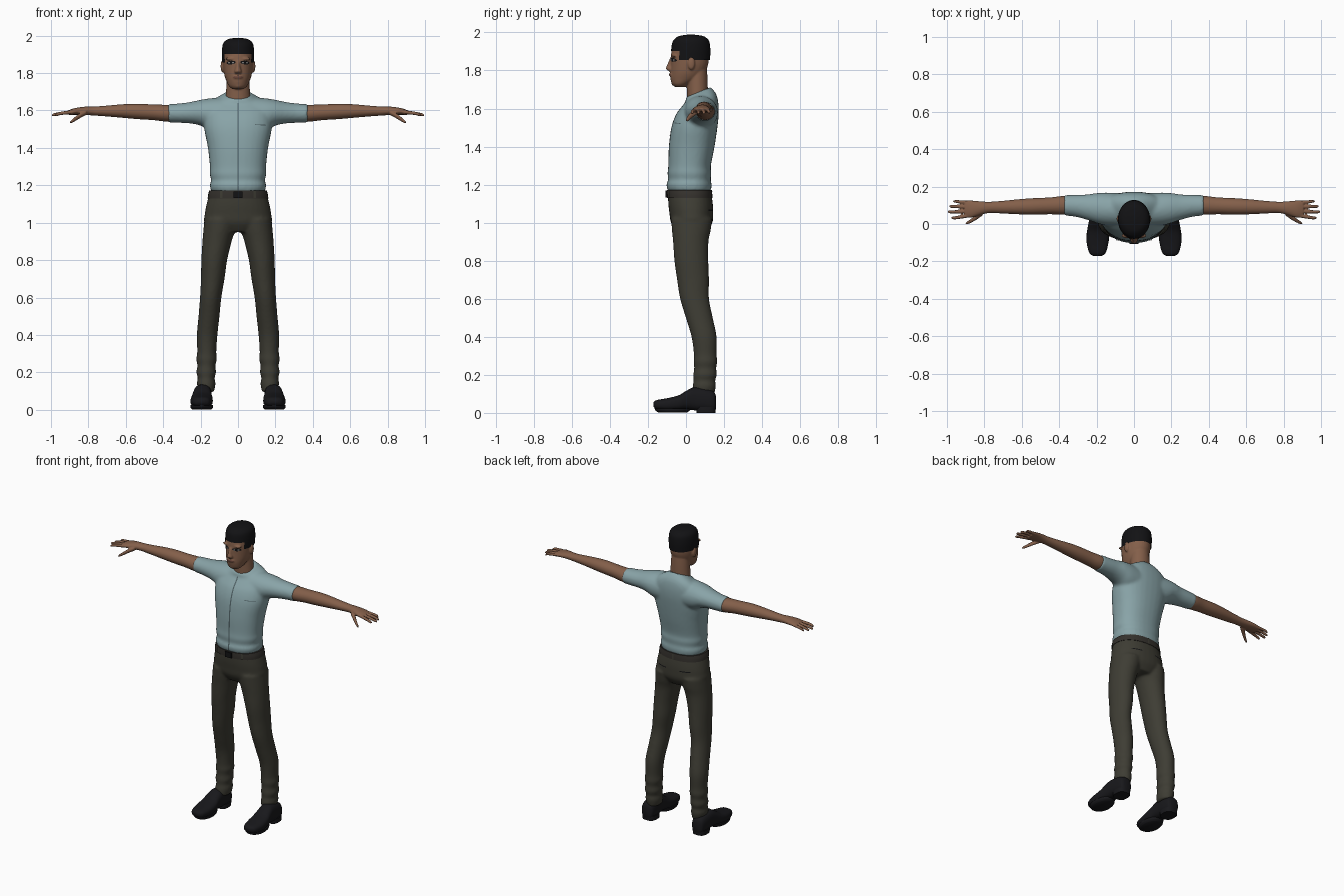
import bpy, bmesh, math
from mathutils import Vector
from mathutils.bvhtree import BVHTree


def material(name, r, g, b):
    m = bpy.data.materials.new(name)
    m.diffuse_color = (r, g, b, 1)
    return m


SKIN = material("skin", 0.23, 0.115, 0.068)
LIPS = material("lips", 0.15, 0.065, 0.045)
SHIRT = material("shirt blue", 0.25, 0.37, 0.39)
SEAM = material("seam", 0.08, 0.12, 0.13)
CLOTH = material("trouser olive", 0.048, 0.046, 0.034)
BELT = material("belt brown", 0.035, 0.031, 0.026)
BLACK = material("black", 0.006, 0.006, 0.007)
SHOE = material("shoe black", 0.009, 0.009, 0.011)
WHITE = material("eye white", 0.45, 0.43, 0.4)


def smooth_rows(rows, sub=5):
    """Catmull-Rom interpolation between cross-section rows."""
    out = []
    for i in range(len(rows) - 1):
        a, b, c, d = (rows[max(i - 1, 0)], rows[i], rows[i + 1], rows[min(i + 2, len(rows) - 1)])
        for k in range(sub):
            t = k / sub
            out.append([0.5 * (2 * q + (r - p) * t + (2 * p - 5 * q + 4 * r - s) * t * t
                               + (3 * q - p - 3 * r + s) * t ** 3) for p, q, r, s in zip(a, b, c, d)])
    return out + [list(rows[-1])]


def loft(bm, axis, rows, side=1, power=2.0, seg=32, caps=True):
    """Rows are (position on axis, centre u, centre v, radius u, radius v, tilt)."""
    rings = []
    for row in smooth_rows([tuple(r) + (0,) * (6 - len(r)) for r in rows]):
        t, cu, cv, ru, rv, tilt = row
        ring = []
        for k in range(seg):
            a = 2 * math.pi * k / seg
            c, s = math.cos(a), math.sin(a)
            u = cu + ru * math.copysign(abs(c) ** (2 / power), c)
            v = cv + rv * math.copysign(abs(s) ** (2 / power), s)
            w = t + tilt * (v - cv)
            p = {"x": (w, u, v), "y": (u, w, v), "z": (u, v, w)}[axis]
            ring.append(bm.verts.new((p[0] * side, p[1], p[2])))
        rings.append(ring)
    for r0, r1 in zip(rings, rings[1:]):
        for k in range(seg):
            bm.faces.new((r0[k], r0[(k + 1) % seg], r1[(k + 1) % seg], r1[k]))
    if caps:
        bm.faces.new(rings[0])
        bm.faces.new(rings[-1])


def finish(name, bm, mat, voxel=None, iterations=4, angle=50):
    bmesh.ops.recalc_face_normals(bm, faces=bm.faces)
    me = bpy.data.meshes.new(name)
    bm.to_mesh(me)
    bm.free()
    ob = bpy.data.objects.new(name, me)
    bpy.context.collection.objects.link(ob)
    me.materials.append(mat)
    bpy.ops.object.select_all(action='DESELECT')
    ob.select_set(True)
    bpy.context.view_layer.objects.active = ob
    if voxel:
        rm = ob.modifiers.new("blend", 'REMESH')
        rm.mode, rm.voxel_size = 'VOXEL', voxel
        sm = ob.modifiers.new("soften", 'SMOOTH')
        sm.factor, sm.iterations = 0.5, iterations
        bpy.ops.object.convert(target='MESH')
    bpy.ops.object.shade_smooth_by_angle(angle=math.radians(angle))
    return ob


def ellipsoid(bm, loc, radii):
    new = bmesh.ops.create_uvsphere(bm, u_segments=20, v_segments=12, radius=1)["verts"]
    for v in new:
        v.co = Vector((v.co[i] * radii[i] + loc[i] for i in range(3)))


def box(bm, loc, size):
    for v in bmesh.ops.create_cube(bm, size=1)["verts"]:
        v.co = Vector((v.co[i] * size[i] + loc[i] for i in range(3)))


def decal(name, target, mat, spots, round_edge=False, front=True, lift=0.002, n=10):
    """Thin patch (x, z, half width, half height, slope) projected on a surface."""
    tree = BVHTree.FromPolygons([v.co for v in target.data.vertices],
                                [p.vertices[:] for p in target.data.polygons])
    d = 1 if front else -1
    bm = bmesh.new()
    for x, z, w, h, slope in spots:
        grid = []
        m = max(n, int(h / 0.008))
        for j in range(m + 1):
            v = -1 + 2 * j / m
            ww = w * math.sqrt(max(1 - v * v, 0.004)) if round_edge else w
            line = []
            for i in range(n + 1):
                u = (-1 + 2 * i / n) * ww
                hit = tree.ray_cast(Vector((x + u, -d, z + v * h + slope * u)), Vector((0, d, 0)))[0]
                line.append(bm.verts.new(hit - Vector((0, d * lift, 0))) if hit else None)
            grid.append(line)
        for r0, r1 in zip(grid, grid[1:]):
            for i in range(n):
                q = (r0[i], r0[i + 1], r1[i + 1], r1[i])
                if all(q):
                    bm.faces.new(q)
    return finish(name, bm, mat)


SIDES = (-1, 1)

# Shirt: torso and two short sleeves blended together
bm = bmesh.new()
loft(bm, "z", [(1.165, 0, .018, .143, .113), (1.2, 0, .016, .151, .119), (1.225, 0, .018, .144, .112),
               (1.26, 0, .018, .151, .115), (1.3, 0, .019, .15, .112), (1.4, 0, .03, .161, .12),
               (1.5, 0, .044, .18, .121), (1.57, 0, .06, .18, .112), (1.62, 0, .074, .17, .096, .1),
               (1.655, 0, .078, .13, .081, .25), (1.68, 0, .067, .08, .068, .4),
               (1.687, 0, .066, .071, .062, .4)], power=2.3)
for s in SIDES:
    loft(bm, "x", [(.08, .075, 1.575, .09, .095), (.15, .08, 1.58, .088, .085), (.2, .085, 1.588, .08, .069),
                   (.25, .09, 1.588, .068, .058), (.31, .097, 1.586, .059, .052),
                   (.375, .1, 1.585, .054, .049)], s)
shirt = finish("shirt", bm, SHIRT, 0.009, 5)
decal("front_zip", shirt, SEAM, [(0, 1.405, .004, .235, 0)], n=2)
decal("chest_pocket_trim", shirt, SEAM, [(.12, 1.523, .03, .002, -.05)], n=6)

# Trousers: pelvis and legs
bm = bmesh.new()
loft(bm, "z", [(.95, 0, .03, .1, .08), (1.0, 0, .03, .176, .109), (1.05, 0, .028, .177, .115),
               (1.1, 0, .024, .168, .117), (1.165, 0, .018, .15, .113)], power=2.2)
for s in SIDES:
    loft(bm, "z", [(.095, .168, .092, .04, .056), (.14, .17, .096, .05, .061), (.17, .17, .097, .045, .057),
                   (.2, .17, .1, .053, .062), (.235, .169, .101, .048, .058), (.27, .168, .102, .055, .062),
                   (.31, .167, .101, .051, .06), (.4, .165, .095, .055, .066), (.5, .155, .07, .056, .071),
                   (.6, .146, .045, .057, .076), (.7, .135, .037, .063, .084), (.8, .127, .028, .069, .089),
                   (.9, .112, .025, .078, .093), (.96, .1, .028, .085, .102), (1.02, .09, .03, .089, .108)], s)
trousers = finish("trousers", bm, CLOTH, 0.009, 3)
decal("back_pocket_slits", trousers, BLACK, [(s * .085, 1.065, .035, .003, 0) for s in SIDES], front=False)

# Belt, loops and buckle
bm = bmesh.new()
loft(bm, "z", [(1.13, 0, .02, .162, .119), (1.15, 0, .019, .16, .119), (1.172, 0, .018, .154, .118)], power=2.25)
belt = finish("belt", bm, BELT)
decal("belt_loops", belt, CLOTH, [(x, 1.151, .006, .02, 0) for x in (-.09, .09)], lift=.004, n=3)
decal("rear_belt_loop", belt, CLOTH, [(0, 1.151, .006, .02, 0)], front=False, lift=.004, n=3)
bm = bmesh.new()
box(bm, (0, -.102, 1.15), (.046, .012, .036))
finish("belt_buckle", bm, BLACK)

# Arms with palm, four fingers and thumb
FINGERS = [(.121, .968, .008), (.094, .988, .009), (.065, .996, .009), (.033, .978, .009)]
for s, label in ((-1, "right"), (1, "left")):
    bm = bmesh.new()
    loft(bm, "x", [(.3, .1, 1.585, .046, .042), (.375, .1, 1.585, .05, .045), (.45, .097, 1.59, .045, .042),
                   (.54, .094, 1.595, .044, .041), (.62, .092, 1.597, .04, .036), (.7, .09, 1.597, .034, .029),
                   (.77, .089, 1.597, .03, .024), (.82, .085, 1.598, .036, .022), (.87, .08, 1.595, .046, .018),
                   (.905, .08, 1.589, .046, .013)], s)
    for k, (y, tip, r) in enumerate(FINGERS):
        base = .114 - k * .023
        loft(bm, "x", [(.88, base, 1.592, r + .001, r + .002), (.92, (base + y) / 2, 1.588, r + .001, r + .001),
                       (.955, y, 1.583, r, r), (tip - .008, y, 1.577, r - .001, r - .001),
                       (tip, y, 1.574, .003, .003)], s, seg=14)
    loft(bm, "x", [(.81, .065, 1.59, .02, .014), (.84, .04, 1.575, .016, .014), (.87, .018, 1.555, .011, .012),
                   (.89, .007, 1.541, .008, .009), (.9, .003, 1.535, .003, .004)], s, seg=14)
    finish(label + "_arm", bm, SKIN, 0.0045, 2)

# Head: skull, jaw, neck, nose, brow, lips and ears
skull = [(1.83, 0, .018, .079, .098), (1.87, 0, .02, .081, .1), (1.91, 0, .024, .081, .098),
         (1.95, 0, .026, .074, .088), (1.97, 0, .027, .058, .07), (1.98, 0, .027, .03, .04)]
bm = bmesh.new()
loft(bm, "z", [(1.714, 0, -.03, .03, .03), (1.73, 0, -.025, .048, .049), (1.76, 0, -.001, .063, .081),
               (1.79, 0, .01, .073, .091)] + skull)
loft(bm, "z", [(1.62, 0, .062, .069, .055), (1.7, 0, .06, .064, .055), (1.76, 0, .058, .061, .055),
               (1.81, 0, .055, .058, .055)])
loft(bm, "z", [(1.796, 0, -.08, .015, .008), (1.808, 0, -.085, .02, .021), (1.83, 0, -.08, .013, .019),
               (1.862, 0, -.072, .01, .014)], seg=16)
ellipsoid(bm, (0, -.076, 1.778), (.027, .013, .012))
ellipsoid(bm, (0, -.058, 1.734), (.024, .019, .016))
for s in SIDES:
    ellipsoid(bm, (s * .034, -.062, 1.876), (.034, .015, .009))
    ellipsoid(bm, (s * .083, .028, 1.836), (.01, .019, .033))
head = finish("head", bm, SKIN, 0.005, 3)
decal("eye_sockets", head, BLACK, [(s * .037, 1.856, .024, .010, -s * .1) for s in SIDES], True)
decal("eyes", head, WHITE, [(s * .037 + d, 1.855, .005, .0035, 0) for s in SIDES for d in (-.011, .011)],
      True, lift=.004, n=6)
decal("mouth", head, LIPS, [(0, 1.778, .026, .008, 0)], True, lift=.001)

# Hair: cap over the skull, trimmed along the hairline
bm = bmesh.new()
loft(bm, "z", [(1.84, 0, .021, .083, .104), (1.87, 0, .022, .085, .105), (1.91, 0, .025, .086, .103),
               (1.95, 0, .026, .082, .097), (1.97, 0, .027, .071, .082), (1.982, 0, .027, .05, .06),
               (1.988, 0, .027, .015, .02)], seg=64)
for f in list(bm.faces):
    c = f.calc_center_median()
    if c.z < (1.905 if c.y < -.035 else 1.858):
        bm.faces.remove(f)
finish("hair", bm, BLACK, angle=80)

# Shoes: upper with separate heel block and sole
for s, label in ((-1, "right"), (1, "left")):
    bm = bmesh.new()
    loft(bm, "y", [(-.172, .195, .044, .018, .01), (-.155, .195, .043, .043, .024), (-.1, .195, .044, .058, .033),
                   (-.04, .193, .052, .058, .04), (0, .192, .066, .052, .049), (.04, .19, .074, .048, .06),
                   (.1, .188, .068, .047, .06), (.145, .188, .06, .04, .052), (.157, .188, .055, .024, .035)],
         s, power=2.6)
    loft(bm, "z", [(.0, .188, .105, .045, .05), (.015, .188, .105, .046, .051), (.03, .188, .105, .046, .052)],
         s, power=2.8)
    loft(bm, "z", [(.002, .194, -.07, .052, .075), (.012, .194, -.07, .06, .09), (.024, .194, -.07, .06, .095)], s)
    finish(label + "_shoe", bm, SHOE)
